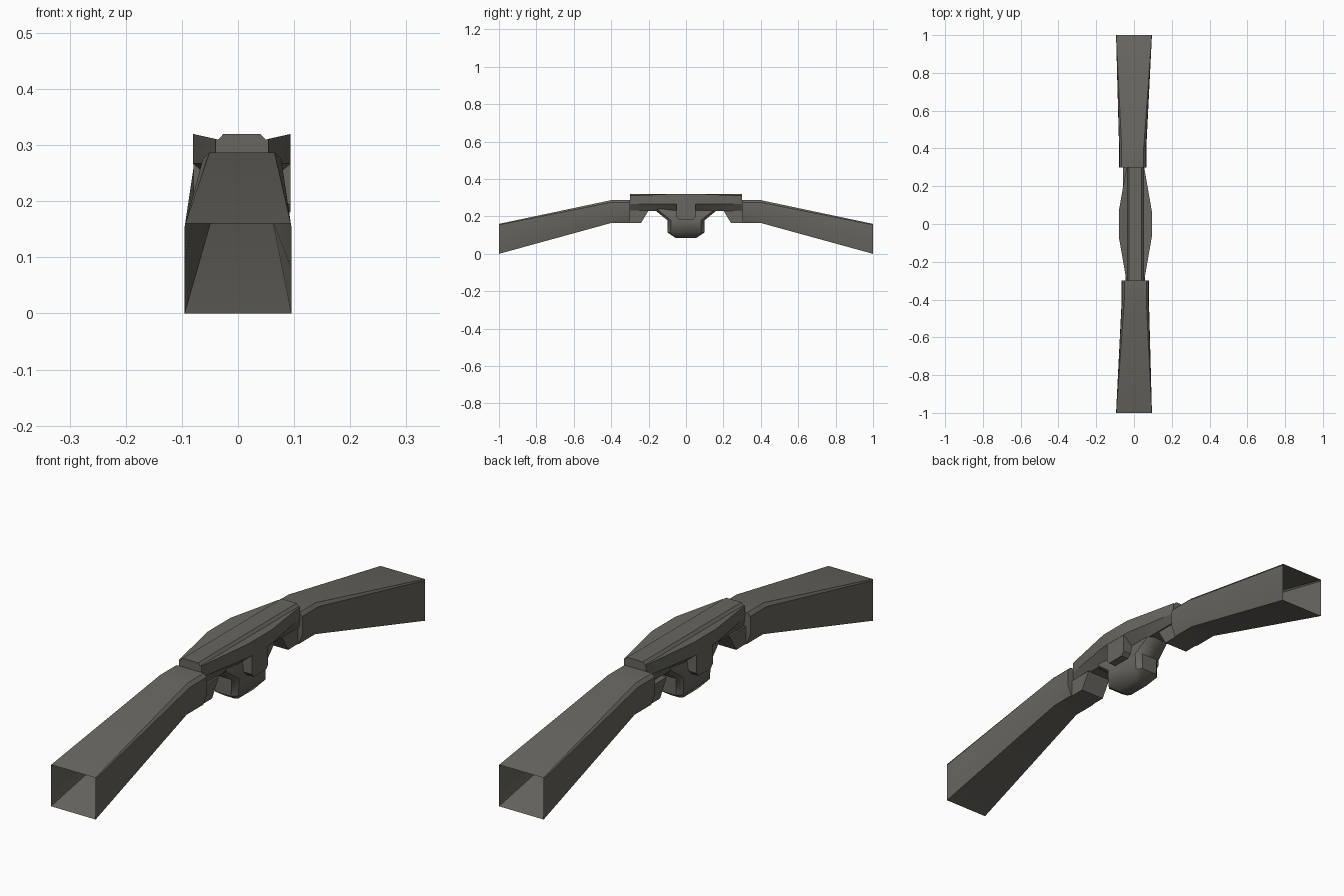
import bpy, bmesh, math

old = bpy.data.objects.get("Cube")
if old:
    bpy.data.objects.remove(old)

OFF = 0.007  # sideways offset of the inner parts

mat = bpy.data.materials.new("dark_olive_grey")
mat.use_nodes = True
colour = (0.138, 0.133, 0.115, 1)
mat.diffuse_color = colour
mat.node_tree.nodes["Principled BSDF"].inputs["Base Color"].default_value = colour


def loft(name, rings, cap_start=True, cap_end=True, angle=35):
    """Skin a list of closed rings that have equal point counts."""
    bm = bmesh.new()
    loops = [[bm.verts.new(p) for p in ring] for ring in rings]
    n = len(loops[0])
    for a, b in zip(loops, loops[1:]):
        for i in range(n):
            j = (i + 1) % n
            bm.faces.new((a[i], a[j], b[j], b[i]))
    if cap_start:
        bm.faces.new(loops[0][::-1])
    if cap_end:
        bm.faces.new(loops[-1])
    bmesh.ops.recalc_face_normals(bm, faces=bm.faces[:])
    mesh = bpy.data.meshes.new(name)
    bm.to_mesh(mesh)
    bm.free()
    mesh.materials.append(mat)
    obj = bpy.data.objects.new(name, mesh)
    bpy.context.collection.objects.link(obj)
    bpy.ops.object.select_all(action='DESELECT')
    bpy.context.view_layer.objects.active = obj
    obj.select_set(True)
    bpy.ops.object.shade_smooth_by_angle(angle=math.radians(angle))
    return obj


def section(y, half, cx=0.0):
    """Mirror a half profile of (x, z) points, top to bottom, into a ring."""
    ring = half + [(-x, z) for x, z in reversed(half)]
    return [(x + cx, y, z) for x, z in ring]


def side_plate(name, outline, x0, x1):
    """Extrude a (y, z) outline sideways."""
    return loft(name, [[(x, y, z) for y, z in outline] for x in (x0, x1)])


# Hollow limbs, open at the outer end, turned half round for the back one
outer = [(0.094, 0.16), (0.095, 0.155), (0.095, 0.08), (0.095, 0)]
inner = [(0.058, 0.287), (0.07, 0.275), (0.072, 0.21), (0.055, 0.165)]
tongue = [(-0.32, 0.165), (-0.24, 0.165), (-0.2, 0.232), (-0.32, 0.232)]
for label, turn in (("front", 0), ("back", math.pi)):
    limb = loft(label + "_limb",
                [section(-1, outer), section(-0.4, inner, OFF),
                 section(-0.3, inner, OFF)], cap_start=False)
    lug = side_plate(label + "_limb_tongue", tongue, -0.045, 0.058)
    limb.rotation_euler.z = lug.rotation_euler.z = turn


# Central body with flared wings and shallow grooves beside the top rail
def body_section(y, w, wing_z):
    return section(y, [(0.033, 0.32), (0.042, 0.31), (w, wing_z),
                       (w, 0.267), (0.043, 0.23)], OFF)


loft("central_body", [body_section(-0.3, 0.047, 0.311),
                      body_section(-0.07, 0.087, 0.32),
                      body_section(0.07, 0.087, 0.32),
                      body_section(0.3, 0.047, 0.311)], angle=25)


# Grip under the body
def grip_ring(z, hx, hy):
    c = 0.35 * hx
    quarter = [(hx, hy - c), (hx - c, hy)]
    pts = quarter + [(-x, y) for x, y in reversed(quarter)]
    pts += [(-x, -y) for x, y in pts]
    return [(x + OFF, y, z) for x, y in pts]


loft("grip", [grip_ring(0.24, 0.045, 0.17), grip_ring(0.225, 0.048, 0.155),
              grip_ring(0.18, 0.055, 0.1), grip_ring(0.115, 0.052, 0.1),
              grip_ring(0.085, 0.028, 0.055)], angle=40)

# Tabs hanging from each wing
tab = [(-0.05, 0.3), (-0.05, 0.195), (-0.037, 0.18),
       (0.037, 0.18), (0.05, 0.195), (0.05, 0.3)]
for label, s in (("left", 1), ("right", -1)):
    side_plate(label + "_tab", tab, OFF + s * 0.03, OFF + s * 0.0865)
